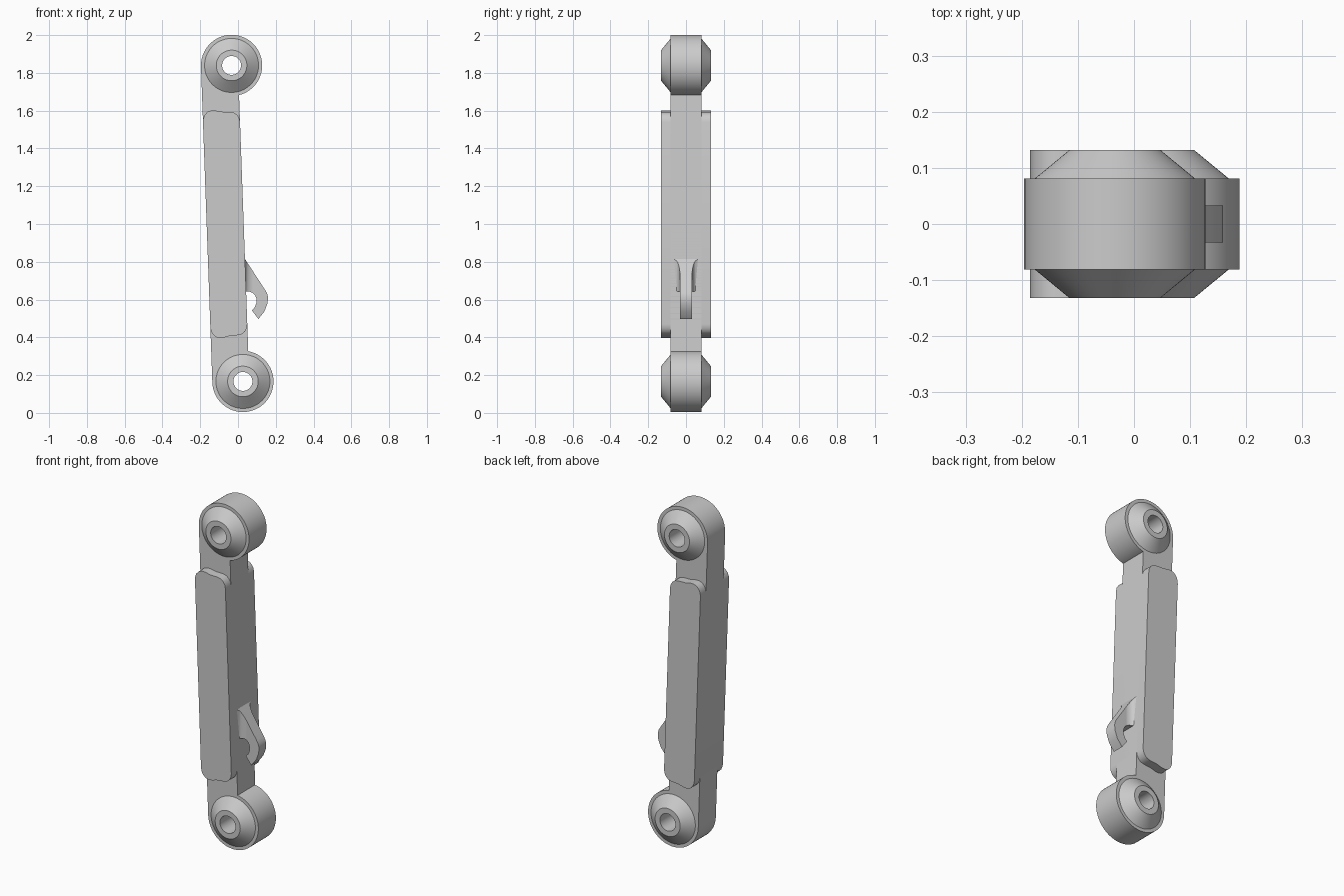
import bpy, bmesh, math
from mathutils import Matrix

cube = bpy.data.objects.get("Cube")
if cube:
    bpy.data.objects.remove(cube, do_unlink=True)

# Single plain grey
grey = bpy.data.materials.new("grey")
grey.use_nodes = True
grey.diffuse_color = (0.6, 0.6, 0.6, 1)
grey.node_tree.nodes["Principled BSDF"].inputs["Base Color"].default_value = (0.6, 0.6, 0.6, 1)

TILT = Matrix.Translation((-0.004, 0, 1.003)) @ Matrix.Rotation(-0.0359, 4, 'Y')
EYE_Z, EYE_R, EDGE = 0.837, 0.162, 0.034


def finish(name, bm, matrix=None):
    if matrix:
        bm.transform(matrix)
    bmesh.ops.recalc_face_normals(bm, faces=bm.faces)
    mesh = bpy.data.meshes.new(name)
    bm.to_mesh(mesh)
    bm.free()
    mesh.materials.append(grey)
    obj = bpy.data.objects.new(name, mesh)
    bpy.context.collection.objects.link(obj)
    bpy.ops.object.select_all(action='DESELECT')
    obj.select_set(True)
    bpy.context.view_layer.objects.active = obj
    bpy.ops.object.shade_smooth_by_angle(angle=math.radians(35))
    return obj


def loft(rings, closed=False):
    """Skin a list of equal-length rings, capping the ends unless closed."""
    bm = bmesh.new()
    loops = [[bm.verts.new(p) for p in ring] for ring in rings]
    pairs = list(zip(loops, loops[1:])) + ([(loops[-1], loops[0])] if closed else [])
    for a, b in pairs:
        for i in range(len(a)):
            j = (i + 1) % len(a)
            bm.faces.new((a[i], a[j], b[j], b[i]))
    if not closed:
        bm.faces.new(loops[0])
        bm.faces.new(loops[-1])
    return bm


def plate(name, outline, half, matrix=None):
    rings = [[(x, y, z) for x, z in outline] for y in (-half, half)]
    return finish(name, loft(rings), matrix)


def mirrored(top):
    """Close an outline with its upside-down copy."""
    return top + [(x, -z) for x, z in reversed(top)]


# Pivot eyes: bored cylinders with tapered bosses on both faces
profile = [(0.05, -0.132), (0.081, -0.132), (0.143, -0.081), (EYE_R, -0.081)]
profile += [(r, -y) for r, y in reversed(profile)]
SEG = 64
for name, z0 in (("top_eye", EYE_Z), ("bottom_eye", -EYE_Z)):
    angles = [2 * math.pi * i / SEG for i in range(SEG)]
    rings = [[(r * math.cos(a), y, z0 + r * math.sin(a)) for a in angles]
             for r, y in profile]
    finish(name, loft(rings, closed=True), TILT)

# Slim arm joining the eyes along one tangent side
arc = [math.radians(180 + 102 * i / 12) for i in range(13)]
arm_top = [(-EYE_R, EYE_Z)]
arm_top += [(0.15 * math.cos(a), EYE_Z + 0.15 * math.sin(a)) for a in arc[1:]]
arm_top += [(EDGE, EYE_Z - 0.15)]
plate("arm", mirrored(arm_top), 0.081, TILT)

# Thicker grip around the middle of the arm, with wavy rounded ends
grip_top = [(-EYE_R, 0.54), (-0.16, 0.56), (-0.152, 0.58), (-0.135, 0.597),
            (-0.115, 0.603), (-0.095, 0.602), (-0.062, 0.594), (-0.015, 0.591),
            (0.005, 0.586), (0.02, 0.574), (0.031, 0.555), (EDGE, 0.535)]
plate("grip", mirrored(grip_top), 0.132, TILT)

# Small hook on the side
hook = [(0.03, 0.825), (0.141, 0.655), (0.153, 0.635), (0.159, 0.613),
        (0.156, 0.579), (0.14, 0.537), (0.108, 0.497), (0.074, 0.542),
        (0.088, 0.558), (0.097, 0.58), (0.098, 0.603), (0.091, 0.623),
        (0.079, 0.635), (0.061, 0.642), (0.03, 0.642)]
plate("hook", hook, 0.033, None)

# Flared root blending the hook into the grip
rings = []
for i in range(9):
    t = i / 8
    x = 0.036 + 0.05 * t
    w = 0.0325 + 0.033 * (1 - math.sqrt(1 - (1 - t) ** 2))
    top = 0.824 - 1.55 * (x - 0.03)
    rings.append([(x, -w, 0.643), (x, w, 0.643), (x, w, top), (x, -w, top)])
finish("hook_root", loft(rings))
